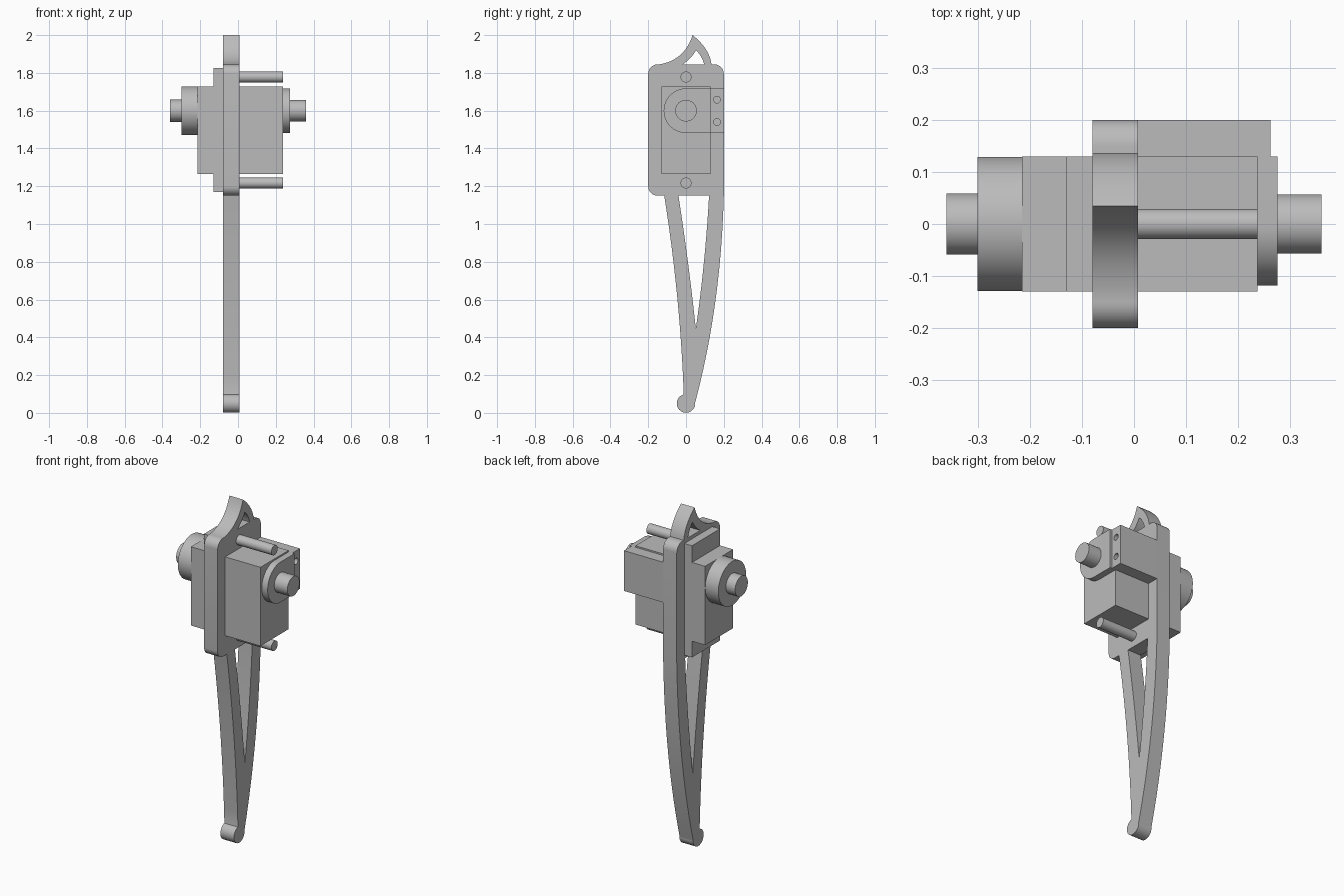
import bpy
import math
from math import pi, cos, sin

cube = bpy.data.objects.get("Cube")
if cube:
    bpy.data.objects.remove(cube, do_unlink=True)

grey = bpy.data.materials.new("plain grey")
grey.use_nodes = True
colour = (0.5, 0.5, 0.5, 1)
grey.diffuse_color = colour
grey.node_tree.nodes["Principled BSDF"].inputs["Base Color"].default_value = colour


def arc(cy, cz, r, start, end, n=10):
    """Points on a circle in the side plane, angles in degrees."""
    angles = [math.radians(start + (end - start) * i / n) for i in range(n + 1)]
    return [(cy + r * cos(a), cz + r * sin(a)) for a in angles]


def bend(a, mid, b, n=12):
    """Smooth curve from a to b that passes through mid."""
    c = [2 * m - (p + q) / 2 for p, m, q in zip(a, mid, b)]
    ts = [i / n for i in range(n + 1)]
    return [tuple((1 - t) ** 2 * p + 2 * t * (1 - t) * k + t * t * q
                  for p, k, q in zip(a, c, b)) for t in ts]


def profile(name, x0, x1, *loops):
    """Side-plane outline, with holes, extruded along x."""
    curve = bpy.data.curves.new(name, "CURVE")
    curve.dimensions = "2D"
    curve.fill_mode = "BOTH"
    curve.extrude = (x1 - x0) / 2
    for loop in loops:
        spline = curve.splines.new("POLY")
        spline.points.add(len(loop) - 1)
        for point, (y, z) in zip(spline.points, loop):
            point.co = (y, z, 0, 1)
        spline.use_cyclic_u = True
    obj = bpy.data.objects.new(name, curve)
    bpy.context.collection.objects.link(obj)
    obj.location.x = (x0 + x1) / 2
    obj.rotation_euler = (pi / 2, 0, pi / 2)
    bpy.ops.object.select_all(action="DESELECT")
    obj.select_set(True)
    bpy.context.view_layer.objects.active = obj
    bpy.ops.object.convert(target="MESH")
    return finish(bpy.context.object, name)


def finish(obj, name):
    obj.name = name
    obj.data.materials.clear()
    obj.data.materials.append(grey)
    bpy.ops.object.shade_smooth_by_angle(angle=math.radians(35))
    return obj


def box(name, x0, x1, y0, y1, z0, z1):
    bpy.ops.mesh.primitive_cube_add(
        size=1, location=((x0 + x1) / 2, (y0 + y1) / 2, (z0 + z1) / 2))
    obj = bpy.context.object
    obj.scale = (x1 - x0, y1 - y0, z1 - z0)
    return finish(obj, name)


def rod(name, x0, x1, r, z):
    bpy.ops.mesh.primitive_cylinder_add(
        vertices=48, radius=r, depth=x1 - x0,
        location=((x0 + x1) / 2, 0, z), rotation=(0, pi / 2, 0))
    return finish(bpy.context.object, name)


# Leg plate with top hook and tapering open shank
outline = (
    bend((-0.14, 1.845), (-0.03, 1.895), (0.035, 2.0))
    + bend((0.035, 2.0), (0.105, 1.925), (0.135, 1.845))
    + arc(0.15, 1.795, 0.05, 90, 0)
    + bend((0.2, 1.15), (0.154, 0.58), (0.046, 0.045))
    + arc(0, 0.05, 0.049, 0, -255, 28)
    + bend((-0.012, 0.1), (-0.047, 0.62), (-0.115, 1.15))
    + arc(-0.15, 1.2, 0.05, 270, 180)
    + arc(-0.15, 1.795, 0.05, 180, 90)
)
hook_hole = (bend((-0.018, 1.845), (0.022, 1.878), (0.053, 1.92))
             + bend((0.053, 1.92), (0.08, 1.885), (0.096, 1.845)))
shank_hole = (bend((-0.04, 1.15), (0.01, 0.8), (0.052, 0.445))
              + bend((0.052, 0.445), (0.095, 0.8), (0.122, 1.15)))
profile("leg_plate", -0.08, 0.008, outline, hook_hole, shank_hole)

# Motor body, mounting flange and output
box("motor_body", -0.215, 0.237, -0.13, 0.13, 1.265, 1.727)
box("motor_flange", -0.13, -0.08, -0.13, 0.13, 1.17, 1.825)
rod("output_hub", -0.3, -0.215, 0.129, 1.6)
rod("output_shaft", -0.36, -0.3, 0.059, 1.6)

# Rear support block with two screw holes
block = [(0.13, 1.482), (0.2, 1.482), (0.2, 1.718), (0.13, 1.718)]
screw_holes = [arc(0.164, z, 0.018, 0, 345, 23) for z in (1.54, 1.658)]
profile("support_block", 0.008, 0.262, block, *screw_holes)

# Pivot bracket and idler pin on the far side
bracket = arc(0, 1.6, 0.118, 90, 270, 32) + [(0.13, 1.482), (0.13, 1.718)]
profile("pivot_bracket", 0.237, 0.275, bracket)
rod("pivot_pin", 0.275, 0.36, 0.057, 1.6)

# Mounting screws
for label, z in (("upper", 1.778), ("lower", 1.217)):
    rod(label + "_screw", 0.0, 0.237, 0.029, z)
